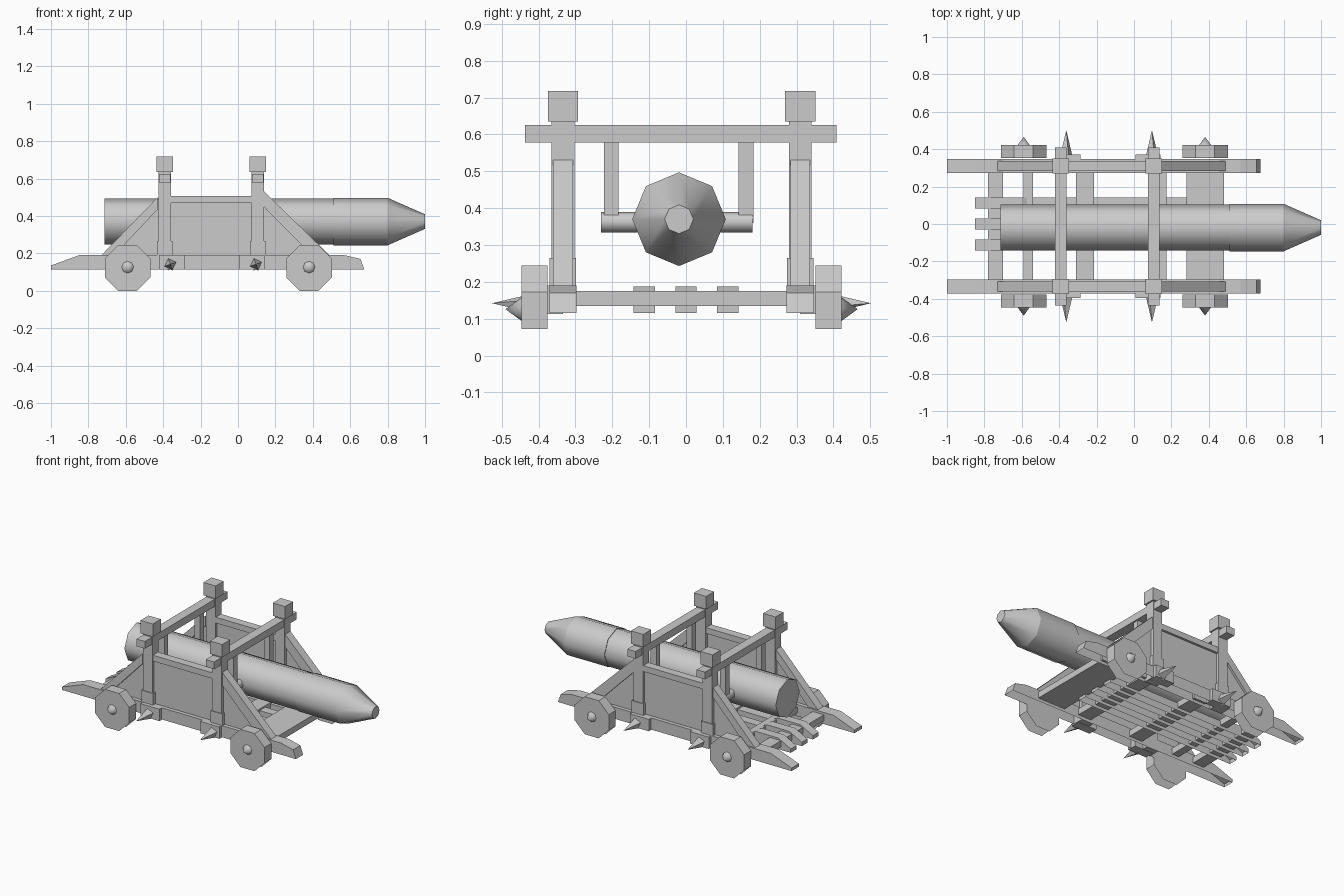
import bpy, bmesh, math
from mathutils import Matrix, Vector

if "Cube" in bpy.data.objects:
    bpy.data.objects.remove(bpy.data.objects["Cube"], do_unlink=True)

GREY = (0.6, 0.6, 0.6, 1)
mat = bpy.data.materials.new("plain grey")
mat.use_nodes = True
mat.diffuse_color = GREY
mat.node_tree.nodes["Principled BSDF"].inputs["Base Color"].default_value = GREY

MID = -0.012      # middle of the carriage across y
FRAME = 0.322     # distance of each side frame from the middle


def finish(name, bm, smooth=None):
    bmesh.ops.recalc_face_normals(bm, faces=bm.faces)
    mesh = bpy.data.meshes.new(name)
    bm.to_mesh(mesh)
    bm.free()
    mesh.materials.append(mat)
    obj = bpy.data.objects.new(name, mesh)
    bpy.context.collection.objects.link(obj)
    if smooth:
        bpy.ops.object.select_all(action='DESELECT')
        bpy.context.view_layer.objects.active = obj
        obj.select_set(True)
        bpy.ops.object.shade_smooth_by_angle(angle=math.radians(smooth))
    return obj


def prism(name, outline, y, half, open_bottom=False):
    """Extrude an x-z outline across y."""
    bm = bmesh.new()
    face = bm.faces.new([bm.verts.new((px, y - half, pz)) for px, pz in outline])
    ext = bmesh.ops.extrude_face_region(bm, geom=[face], use_keep_orig=True)
    moved = [v for v in ext["geom"] if isinstance(v, bmesh.types.BMVert)]
    bmesh.ops.translate(bm, verts=moved, vec=(0, 2 * half, 0))
    if open_bottom:
        bmesh.ops.recalc_face_normals(bm, faces=bm.faces)
        low = [f for f in bm.faces if f.normal.z < -0.9]
        bmesh.ops.delete(bm, geom=low, context='FACES')
    return finish(name, bm)


def box(name, x0, x1, y0, y1, z0, z1):
    outline = [(x0, z0), (x1, z0), (x1, z1), (x0, z1)]
    return prism(name, outline, (y0 + y1) / 2, abs(y1 - y0) / 2)


def cone(name, start, end, r0, r1, sides=8, turn=0, smooth=None, cut_z=None):
    """Tapered round part between two points."""
    a, b = Vector(start), Vector(end)
    axis = b - a
    bm = bmesh.new()
    bmesh.ops.create_cone(bm, cap_ends=True, segments=sides, radius1=r0,
                          radius2=r1, depth=axis.length)
    rot = axis.to_track_quat('Z', 'Y').to_matrix().to_4x4()
    bm.transform(Matrix.Translation((a + b) / 2) @ rot @ Matrix.Rotation(math.radians(turn), 4, 'Z'))
    if cut_z is not None:
        low = [f for f in bm.faces if f.calc_center_median().z < cut_z]
        bmesh.ops.delete(bm, geom=low, context='FACES')
    return finish(name, bm, smooth)


# Barrel, head and nose
BY, BZ = -0.019, 0.37
for part, x0, x1, r0, r1 in (("barrel", -0.715, 0.51, 0.123, 0.123),
                             ("barrel_head", 0.51, 0.8, 0.127, 0.127),
                             ("barrel_nose", 0.8, 1.0, 0.127, 0.039)):
    cone(part, (x0, BY, BZ), (x1, BY, BZ), r0, r1, smooth=50)

POSTS = {"rear": -0.392, "front": 0.105}

# Side frames
for side, label in ((-1, "right"), (1, "left")):
    def across(off):
        return MID + side * off
    yf = across(FRAME)
    prism(label + "_rail", [(-1, 0.115), (0.675, 0.115), (0.655, 0.17), (0.57, 0.19),
                            (-0.85, 0.19), (-1, 0.135)], yf, 0.037, True)
    # Infill panel and frame bars
    prism(label + "_panel", [(-0.72, 0.18), (0.46, 0.18), (0.14, 0.49), (-0.43, 0.49)], yf, 0.012)
    box(label + "_top_bar", -0.4, 0.11, yf - 0.027, yf + 0.027, 0.47, 0.508)
    prism(label + "_rear_brace", [(-0.74, 0.18), (-0.67, 0.18), (-0.43, 0.435), (-0.43, 0.5)], yf, 0.027)
    prism(label + "_front_brace", [(0.5, 0.18), (0.405, 0.18), (0.14, 0.447), (0.14, 0.53)], yf, 0.027)
    for place, px in POSTS.items():
        name = label + "_" + place
        box(name + "_post", px - 0.034, px + 0.034, yf - 0.031, yf + 0.031, 0.115, 0.645)
        box(name + "_post_cap", px - 0.044, px + 0.044, yf - 0.041, yf + 0.041, 0.635, 0.718)
        box(name + "_post_foot", px - 0.042, px + 0.042, yf - 0.036, yf + 0.036, 0.115, 0.265)
        # Spike on its mounting block
        sx = px + 0.03 if place == "rear" else px - 0.009
        bx = px + 0.037 if place == "rear" else px - 0.03
        box(name + "_spike_block", bx - 0.068, bx + 0.068, yf, across(0.383), 0.113, 0.19)
        cone(name + "_spike", (sx, across(0.37), 0.142), (sx, across(0.514), 0.142),
             0.036, 0, sides=4, turn=20)
        # Hanging strut holding the trunnion
        box(name + "_strut", px - 0.02, px + 0.02, across(0.163) - 0.008, across(0.203) - 0.008, 0.36, 0.59)
    # Wheels and hubs
    for place, wx in (("rear", -0.59), ("front", 0.38)):
        cone(f"{label}_{place}_wheel", (wx, across(0.364), 0.122), (wx, across(0.434), 0.122),
             0.132, 0.132, turn=22.5, cut_z=0.07)
        cone(f"{label}_{place}_hub", (wx, across(0.43), 0.126), (wx, across(0.478), 0.126),
             0.035, 0, smooth=50)

# Overhead crossbars and trunnions
for place, px in POSTS.items():
    box(place + "_crossbar", px - 0.03, px + 0.03, MID - 0.425, MID + 0.42, 0.578, 0.625)
    cone(place + "_trunnion", (px, -0.23, 0.362), (px, 0.18, 0.362), 0.028, 0.028, smooth=50)

# Floor planks between the rails
for i, (x0, x1) in enumerate(((-0.78, -0.7), (-0.59, -0.54), (-0.31, -0.215),
                              (0.08, 0.175), (0.28, 0.48))):
    box(f"floor_plank_{i}", x0, x1, MID - 0.3, MID + 0.3, 0.135, 0.175)

# Lengthwise slats with tapered tails
for i in range(3):
    prism(f"floor_slat_{i}", [(-0.85, 0.115), (0.3, 0.115), (0.3, 0.165), (-0.55, 0.165), (-0.6, 0.187),
                              (-0.76, 0.187), (-0.85, 0.14)], (i - 1) * 0.113, 0.029, True)
